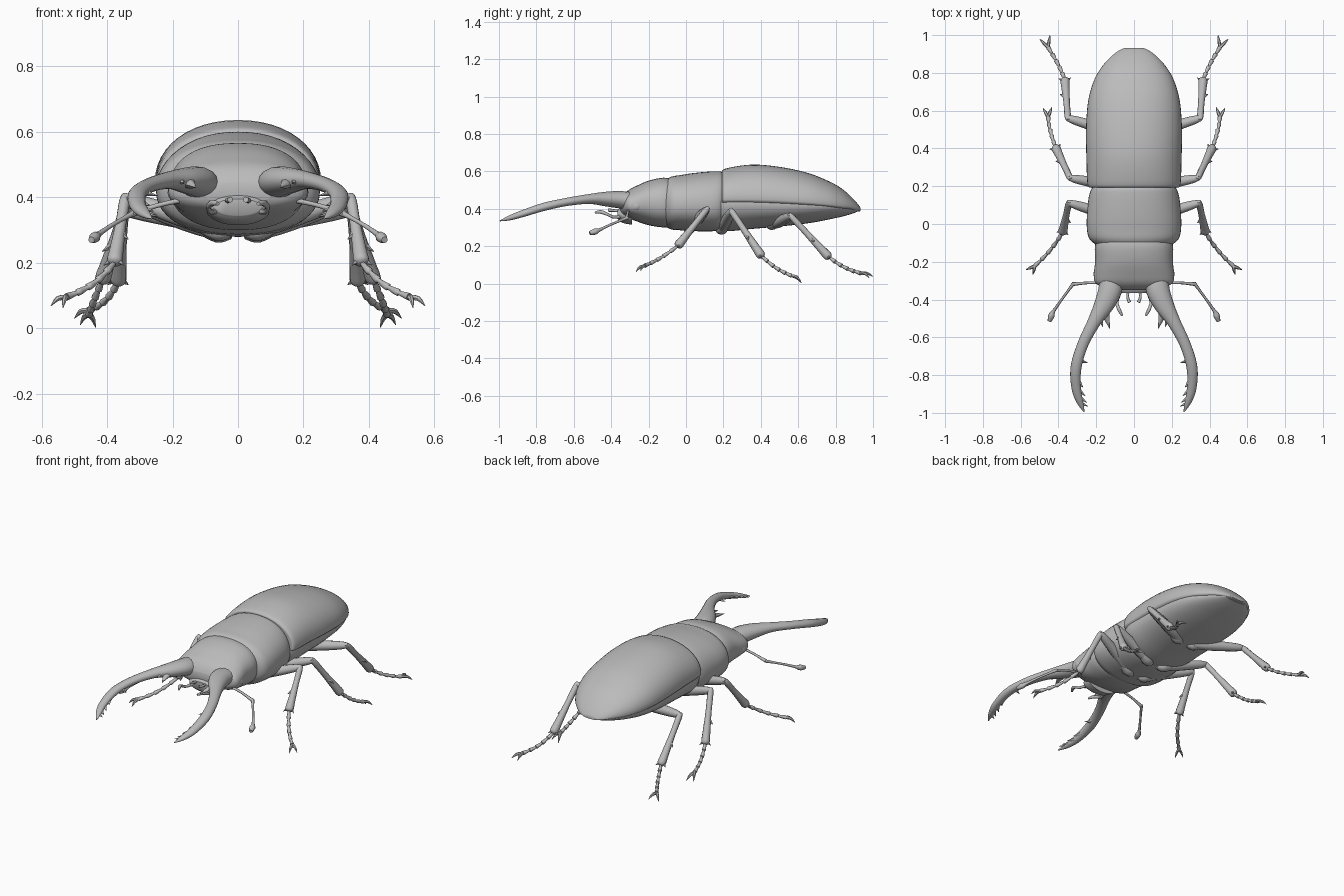
import bpy, math
from mathutils import Vector

grey = bpy.data.materials.new("shell grey")
grey.diffuse_color = (0.5, 0.5, 0.5, 1)


def catmull(rows, sub):
    """Smoothly resample rows of numbers."""
    out = []
    n = len(rows)
    for i in range(n - 1):
        a, b, c, d = rows[max(i - 1, 0)], rows[i], rows[i + 1], rows[min(i + 2, n - 1)]
        for k in range(sub):
            t = k / sub
            out.append([0.5 * (2 * q + (r - p) * t + (2 * p - 5 * q + 4 * r - s) * t * t
                               + (3 * q - p - 3 * r + s) * t ** 3)
                        for p, q, r, s in zip(a, b, c, d)])
    return out + [list(rows[-1])]


def skin(rings, verts, faces):
    """Join rings of points with quads and close both ends."""
    base, n = len(verts), len(rings[0])
    for r in rings:
        verts.extend(r)
    for i in range(len(rings) - 1):
        for j in range(n):
            a, b = base + i * n, base + (i + 1) * n
            k = (j + 1) % n
            faces.append((a + j, a + k, b + k, b + j))
    faces.append(tuple(base + j for j in reversed(range(n))))
    faces.append(tuple(base + (len(rings) - 1) * n + j for j in range(n)))


def finish(name, verts, faces, mirror=False, angle=50):
    me = bpy.data.meshes.new(name)
    me.from_pydata([tuple(v) for v in verts], [], faces)
    me.materials.append(grey)
    ob = bpy.data.objects.new(name, me)
    bpy.context.collection.objects.link(ob)
    bpy.ops.object.select_all(action='DESELECT')
    ob.select_set(True)
    bpy.context.view_layer.objects.active = ob
    bpy.ops.object.mode_set(mode='EDIT')
    bpy.ops.mesh.select_all(action='SELECT')
    bpy.ops.mesh.normals_make_consistent(inside=False)
    bpy.ops.object.mode_set(mode='OBJECT')
    bpy.ops.object.shade_smooth_by_angle(angle=math.radians(angle))
    if mirror:
        m = ob.modifiers.new("Mirror", 'MIRROR')
        m.use_mirror_merge = False
    return ob


def body(name, rows, power=2.1, n=48):
    """Rows: y, half width, side height, top height, bottom height."""
    rings = []
    for y, w, zm, zt, zb in catmull(rows, 5):
        ring = []
        for j in range(n):
            a = 2 * math.pi * j / n
            c, s = math.cos(a), math.sin(a)
            x = math.copysign(abs(c) ** (2 / power), c) * w
            h = abs(s) ** (2 / power)
            ring.append((x, y, zm + h * (zt - zm) if s > 0 else zm - h * (zm - zb)))
        rings.append(ring)
    verts, faces = [], []
    skin(rings, verts, faces)
    return finish(name, verts, faces)


def tube(points, verts, faces, smooth=4, flat=1.0, n=10):
    """Points: x, y, z, radius; flat scales the thickness across the path."""
    pts = catmull(points, smooth) if smooth > 1 else points
    pos = [Vector(p[:3]) for p in pts]
    tan = [(pos[min(i + 1, len(pos) - 1)] - pos[max(i - 1, 0)]).normalized() for i in range(len(pos))]
    side = tan[0].cross(Vector((0, 0, 1)))
    if side.length < 0.05:
        side = Vector((1, 0, 0))
    rings = []
    for i, p in enumerate(pos):
        side = (side - tan[i] * side.dot(tan[i])).normalized()
        up = side.cross(tan[i])
        r = max(pts[i][3], 0.001)
        rings.append([p + side * (r * math.cos(2 * math.pi * j / n))
                      + up * (r * flat * math.sin(2 * math.pi * j / n)) for j in range(n)])
    skin(rings, verts, faces)


# Wing cases with the belly beneath them
body("wing_cases", [
    (.193, .225, .45, .590, .41), (.21, .246, .45, .614, .40), (.35, .252, .45, .636, .40),
    (.50, .254, .445, .624, .395), (.65, .243, .435, .592, .39), (.76, .212, .425, .549, .385),
    (.83, .172, .415, .510, .385), (.88, .128, .41, .467, .385), (.915, .085, .40, .430, .385),
    (.933, .048, .395, .405, .387)])
body("belly", [
    (.14, .19, .42, .50, .29), (.22, .238, .43, .50, .28), (.35, .243, .43, .50, .292),
    (.50, .244, .425, .50, .305), (.65, .233, .42, .48, .322), (.76, .203, .415, .46, .342),
    (.85, .145, .405, .43, .362), (.915, .075, .395, .41, .383)])

# Thorax shield and head
body("thorax", [
    (.208, .17, .44, .55, .31), (.195, .215, .43, .594, .287), (.15, .238, .42, .600, .28),
    (.05, .249, .42, .592, .28), (-.03, .249, .42, .580, .285), (-.08, .235, .42, .571, .29),
    (-.115, .195, .42, .550, .31)], 2.2)
body("head", [
    (-.06, .19, .43, .555, .30), (-.12, .207, .43, .566, .30), (-.20, .206, .43, .550, .312),
    (-.27, .213, .42, .520, .335), (-.31, .205, .42, .498, .352), (-.335, .165, .42, .472, .365),
    (-.35, .10, .415, .445, .38)], 2.3)

# Mouth plate
body("mouth_plate", [
    (-.29, .10, .37, .42, .315), (-.34, .092, .37, .41, .325), (-.365, .07, .37, .395, .345)])

# Eyes
v, f = [], []
tube([(.186 + .028 * math.sin(a), -.265, .415 + .028 * -math.cos(a), .001) for a in (0, 1.5)],
     v, f, 1)
v, f = [], []
tube([(.175, -.265, .415, .034), (.195, -.265, .415, .030), (.210, -.265, .415, .018),
      (.215, -.265, .415, .002)], v, f, 4, n=14)
finish("eye", v, f, True)

# Jaws: a long curved horn with inner teeth
v, f = [], []
tube([(.12, -.28, .44, .062), (.127, -.35, .448, .062), (.160, -.43, .452, .052),
      (.212, -.52, .452, .035), (.272, -.64, .436, .029), (.307, -.76, .410, .029),
      (.306, -.87, .375, .025), (.287, -.94, .352, .018), (.264, -.995, .335, .003)],
     v, f, 6, 0.75, 16)
for a, b, r in [((.165, -.43, .45), (.128, -.555, .43), .034),
                ((.185, -.48, .45), (.165, -.545, .445), .022),
                ((.295, -.70, .42), (.262, -.735, .412), .022),
                ((.295, -.72, .415), (.245, -.735, .405), .014),
                ((.300, -.83, .385), (.270, -.865, .375), .018),
                ((.293, -.88, .368), (.258, -.91, .358), .014),
                ((.285, -.92, .355), (.250, -.945, .348), .012),
                ((.277, -.95, .347), (.245, -.965, .342), .010)]:
    tube([(*a, r), (*b, .001)], v, f, 1, 0.8, 8)
finish("jaw", v, f, True)

# Feelers
v, f = [], []
tube([(.18, -.31, .39, .008), (.25, -.312, .374, .007), (.322, -.318, .350, .010)], v, f, 4, n=8)
tube([(.318, -.312, .352, .010), (.35, -.355, .335, .007), (.39, -.41, .312, .007),
      (.425, -.46, .288, .009), (.437, -.485, .278, .017), (.448, -.515, .270, .010)], v, f, 3, n=8)
finish("feeler", v, f, True)

# Mouth feelers
v, f = [], []
tube([(.06, -.33, .36, .009), (.082, -.385, .355, .008), (.090, -.42, .37, .008),
      (.078, -.455, .383, .010), (.062, -.485, .380, .006)], v, f, 4, n=8)
tube([(.022, -.33, .385, .007), (.034, -.38, .39, .007), (.024, -.415, .393, .009)], v, f, 4, n=8)
finish("mouth_feeler", v, f, True)


def leg(name, hip, knee, ankle, foot, claws, bend):
    hip, knee, ankle, foot = map(Vector, (hip, knee, ankle, foot))
    v, f = [], []
    # thigh
    tube([(*hip.lerp(knee, t), r) for t, r in
          ((0, .022), (.25, .030), (.6, .028), (.9, .022), (1.03, .012))], v, f, 4, n=12)
    # shin, widening to the ankle, with end spurs
    tube([(*knee.lerp(ankle, t), r) for t, r in
          ((-.05, .010), (.05, .017), (.4, .017), (.8, .022), (.97, .024), (1.02, .012))],
         v, f, 4, n=10)
    along = (ankle - knee).normalized()
    across = along.cross(Vector((0, 0, 1))).normalized()
    for t, s in ((1, 1), (1, -1), (.6, 1)):
        p = knee.lerp(ankle, t) - along * .02
        tube([(*p, .016), (*(p + across * s * .032 + along * .03), .001)], v, f, 1, n=6)
    # beaded foot
    bead = []
    for i in range(5):
        for t, r in ((.05, .007), (.7, .011), (.95, .012)):
            u = (i + t) / 5
            p = ankle.lerp(foot, u) + Vector(bend) * math.sin(math.pi * u)
            bead.append((*p, r))
    tube(bead, v, f, 1, n=8)
    # hooked claws
    for c in claws:
        c = Vector(c)
        mid = foot.lerp(c, .55) + Vector((0, 0, .010))
        tube([(*foot, .009), (*mid, .008), (*c, .001)], v, f, 4, n=6)
    finish(name, v, f, True)


# Legs
leg("front_leg", (.04, .02, .295), (.345, .112, .398), (.378, -.045, .20), (.525, -.222, .095),
    [(.572, -.242, .068), (.535, -.268, .062)], (-.008, -.005, -.012))
leg("middle_leg", (.05, .19, .29), (.338, .243, .388), (.415, .405, .145), (.455, .565, .042),
    [(.482, .615, .010), (.435, .618, .002)], (.006, 0, -.012))
leg("hind_leg", (.05, .47, .315), (.350, .560, .362), (.366, .765, .140), (.455, .935, .055),
    [(.500, .980, .030), (.445, 1.0, .036)], (-.006, 0, -.012))

# Hip joints beneath the body
v, f = [], []
for y, z in ((.02, .30), (.19, .295), (.46, .32)):
    tube([(.02, y - .01, z - .005, .018), (.06, y, z, .034), (.12, y + .02, z + .015, .020)],
         v, f, 4, n=12)
finish("hip", v, f, True)
